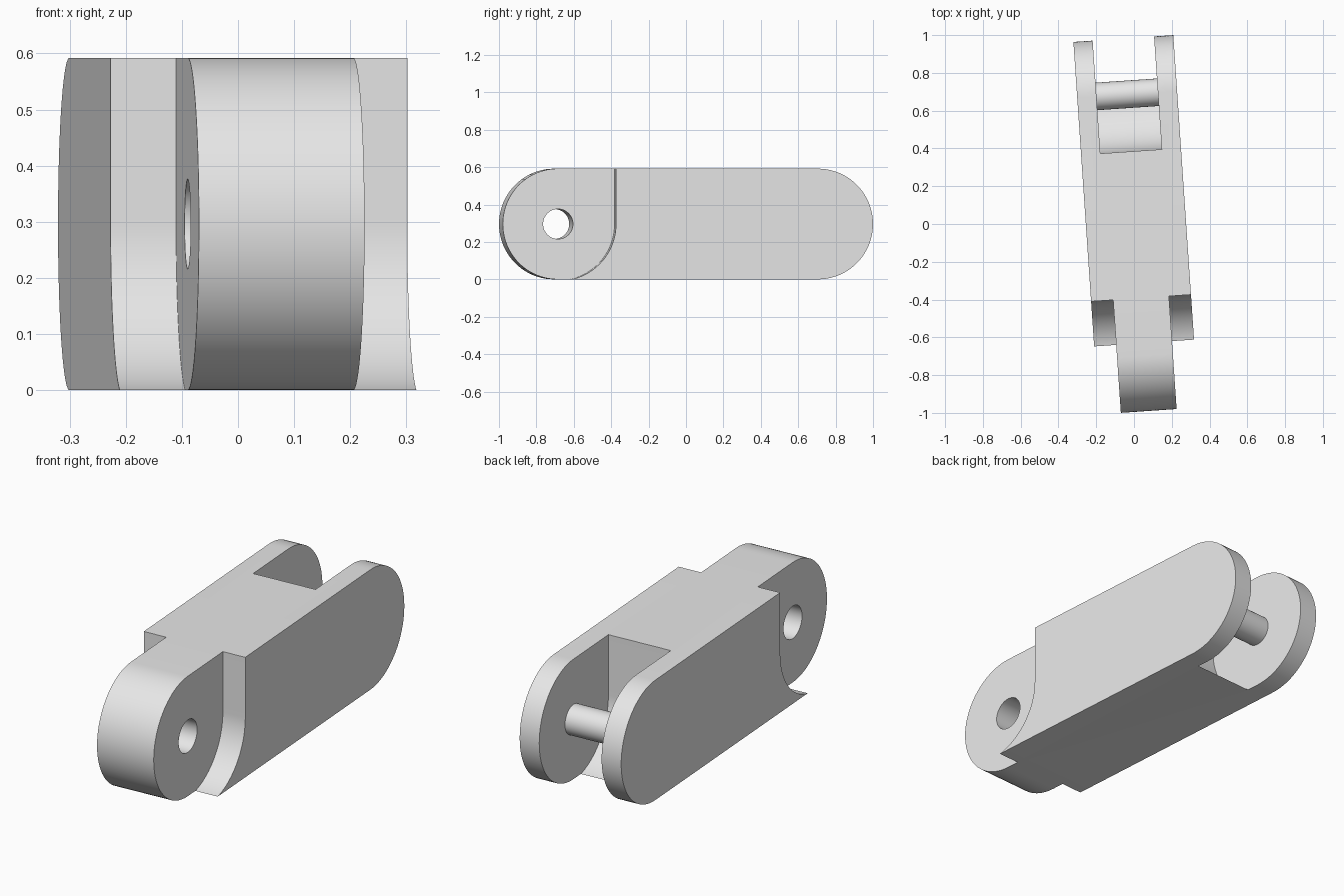
import bpy
from math import pi, sin, cos, radians
from mathutils import Matrix

if "Cube" in bpy.data.objects:
    bpy.data.objects.remove(bpy.data.objects["Cube"])

R = 0.296          # outer end radius, also half the height
PIVOT = 0.692      # distance of each pivot from the middle
HALF_BODY, HALF_TONGUE, HALF_SLOT = 0.265, 0.148, 0.163
CLEAR = 0.303      # radius of the clearance around a mating end
FAR = 1.3
STEPS = 40

grey = bpy.data.materials.new("plain grey")
grey.use_nodes = True
grey.diffuse_color = (0.8, 0.8, 0.8, 1)
grey.node_tree.nodes["Principled BSDF"].inputs["Base Color"].default_value = (0.8, 0.8, 0.8, 1)


def arc(y, z, r, start, end, steps=STEPS):
    angles = [start + (end - start) * i / steps for i in range(steps + 1)]
    return [(y + r * cos(a), z + r * sin(a)) for a in angles]


def extrude(name, profile, x0, x1):
    """Solid made by sweeping a (y, z) outline along x."""
    n = len(profile)
    verts = [(x, y, z) for x in (x0, x1) for y, z in profile]
    faces = [tuple(reversed(range(n))), tuple(range(n, 2 * n))]
    faces += [(i, (i + 1) % n, n + (i + 1) % n, n + i) for i in range(n)]
    mesh = bpy.data.meshes.new(name)
    mesh.from_pydata(verts, [], faces)
    mesh.materials.append(grey)
    obj = bpy.data.objects.new(name, mesh)
    bpy.context.collection.objects.link(obj)
    return obj


def activate(obj):
    bpy.ops.object.select_all(action="DESELECT")
    obj.select_set(True)
    bpy.context.view_layer.objects.active = obj


def cut(obj, cutter):
    cutter.hide_render = True
    mod = obj.modifiers.new("cut", "BOOLEAN")
    mod.operation, mod.solver, mod.object = "DIFFERENCE", "EXACT", cutter
    activate(obj)
    bpy.ops.object.modifier_apply(modifier=mod.name)
    bpy.data.objects.remove(cutter)


# Body: a long bar with two round ends
body = extrude("link_body",
               arc(PIVOT, R, R, -pi / 2, pi / 2) + arc(-PIVOT, R, R, pi / 2, 3 * pi / 2),
               -HALF_BODY, HALF_BODY)

# Clearance outline: straight wall above the pivot, hollow curve below it
hollow = arc(PIVOT, R, CLEAR, pi, 3 * pi / 2) + [
    (FAR, R - CLEAR), (FAR, 3 * R), (PIVOT - CLEAR, 3 * R)]
hollow_front = [(-y, z) for y, z in reversed(hollow)]

# Slot between the back prongs, and shoulders either side of the front tongue
cut(body, extrude("slot_cutter", hollow, -HALF_SLOT, HALF_SLOT))
cut(body, extrude("right_shoulder_cutter", hollow_front, -0.5, -HALF_TONGUE))
cut(body, extrude("left_shoulder_cutter", hollow_front, HALF_TONGUE, 0.5))

# Pivot hole through the tongue
cut(body, extrude("hole_cutter", arc(-PIVOT, R, 0.08, 0, 2 * pi, 48)[:-1], -0.5, 0.5))

# Pin joining the prongs
pin = extrude("hinge_pin", arc(PIVOT, R, 0.073, 0, 2 * pi, 48)[:-1],
              -HALF_SLOT - 0.02, HALF_SLOT + 0.02)

# The whole link sits slightly turned about the vertical
turn = Matrix.Rotation(radians(3.9), 4, "Z") @ Matrix.Translation((0.0105, -0.0047, 0))
for obj in (body, pin):
    obj.data.transform(turn)
    activate(obj)
    bpy.ops.object.shade_smooth_by_angle(angle=radians(30))
